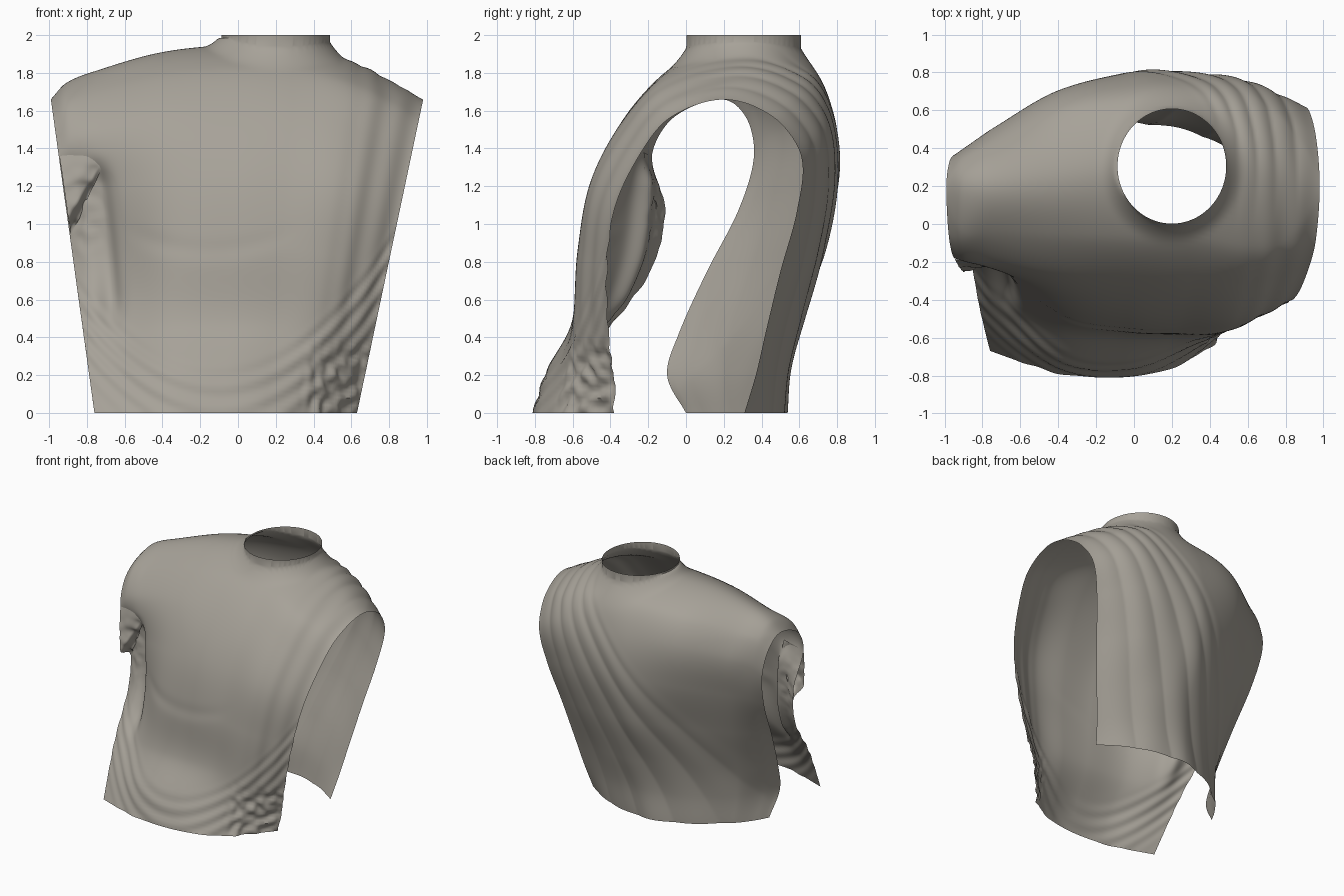
import bpy, bmesh, math
from mathutils import Vector, noise

if "Cube" in bpy.data.objects:
    bpy.data.objects.remove(bpy.data.objects["Cube"])

# Arches running from the back hem over the shoulder to the front hem.
# Each: position across the body, ridge height, ridge y, back y's, front y's (hem to ridge)
FRAC = [0, .12, .25, .45, .65, .82, .94]
ARCHES = [
    (0.00, 1.66, .18, [.00, -.10, -.04, .11, .28, .36, .32], [-.67, -.56, -.43, -.19, -.11, -.18, -.07]),
    (0.04, 1.745, .19, [.09, .02, .07, .21, .36, .41, .35], [-.69, -.58, -.44, -.22, -.15, -.20, -.07]),
    (0.12, 1.81, .20, [.23, .21, .24, .36, .47, .51, .41], [-.73, -.62, -.46, -.30, -.25, -.22, -.04]),
    (0.30, 1.91, .25, [.42, .42, .46, .57, .68, .70, .58], [-.80, -.72, -.57, -.50, -.41, -.27, -.05]),
    (0.50, 1.95, .30, [.53, .54, .60, .73, .80, .77, .64], [-.81, -.73, -.60, -.56, -.47, -.29, -.06]),
    (0.65, 1.95, .30, [.52, .55, .62, .73, .80, .77, .65], [-.78, -.69, -.60, -.57, -.48, -.30, -.06]),
    (0.82, 1.85, .30, [.46, .49, .55, .67, .75, .74, .60], [-.66, -.60, -.58, -.56, -.50, -.33, -.12]),
    (1.00, 1.66, .20, [.31, .37, .42, .50, .59, .61, .47], [-.38, -.38, -.41, -.42, -.38, -.25, -.09]),
]
N_ACROSS, N_ALONG = 150, 190
NECK = (.20, .305, .287, .303)      # centre x, y and radii


def spline(knots, vals, t):
    """Smooth curve through vectors at uneven knots."""
    n = len(knots)
    i = max(k for k in range(n - 1) if knots[k] <= t + 1e-9)

    def slope(k):
        a, b = max(k - 1, 0), min(k + 1, n - 1)
        return (vals[b] - vals[a]) / (knots[b] - knots[a])
    h = knots[i + 1] - knots[i]
    u = (t - knots[i]) / h
    return (vals[i] * (2*u**3 - 3*u**2 + 1) + slope(i) * h * (u**3 - 2*u**2 + u)
            + vals[i + 1] * (3*u**2 - 2*u**3) + slope(i + 1) * h * (u**3 - u**2))


def step(a, b, x):
    u = min(max((x - a) / (b - a), 0), 1)
    return u * u * (3 - 2 * u)


def bell(x, c, w):
    return math.exp(-((x - c) / w) ** 2)


def neck_d(co):
    return math.hypot((co.x - NECK[0]) / NECK[2], (co.y - NECK[1]) / NECK[3])


def back_folds(s, z):
    """Folds fanning from the right shoulder over the back."""
    q = (1 - s) / (.28 + max(0, 1.85 - z) * .42)
    wave = abs(math.sin(math.pi * 5 * q + .3)) - .6
    return .012 * wave * step(1.15, .85, q) * step(-.1, .25, q)


def front_folds(s, co):
    x, y, z = co
    # hanging loops along the lower front
    loop = z - .85 * (x + .1) ** 2
    h = .005 * math.sin(loop * 55) * step(.3, .15, loop) * step(-.35, 0, loop)
    # straps running down the right edge
    h += .004 * math.sin(s * 75) * step(.78, .9, s) * step(.3, .6, z)
    # soft crease below the chest
    h -= .006 * bell(z, .86 + .5 * (x + .15) ** 2, .05) * step(.75, .5, s) * step(.14, .3, s)
    # crease between sleeve and chest
    h -= .05 * bell(s, .10, .035) * step(.4, .65, z) * step(1.38, 1.2, z)
    # crumpled cloth at the lower right and under the sleeve
    rough = step(.3, .45, x) * step(.45, .25, z) + .5 * step(.12, .06, s) * bell(z, 1.05, .2)
    return h + .025 * rough * noise.noise(Vector((x, y, z)) * 18)


# Warm grey stone
stone = bpy.data.materials.new("stone")
stone.diffuse_color = (.385, .36, .315, 1)
stone.use_nodes = True
stone.node_tree.nodes["Principled BSDF"].inputs["Base Color"].default_value = stone.diffuse_color


def finish(bm, name):
    mesh = bpy.data.meshes.new(name)
    bm.to_mesh(mesh)
    bm.free()
    mesh.materials.append(stone)
    ob = bpy.data.objects.new(name, mesh)
    bpy.context.collection.objects.link(ob)
    bpy.ops.object.select_all(action='DESELECT')
    bpy.context.view_layer.objects.active = ob
    ob.select_set(True)
    bpy.ops.object.shade_smooth_by_angle(angle=math.radians(50))


def skin(bm, grid):
    for a, b in zip(grid, grid[1:]):
        for j in range(len(a) - 1):
            bm.faces.new((a[j], a[j + 1], b[j + 1], b[j]))


# Draped torso shell
arch_knots = [f * 1.9 for f in FRAC] + [2.1] + [4.2 - f * 1.9 for f in reversed(FRAC)]
s_knots = [a[0] for a in ARCHES]
rows = []
for _, top, ridge, back, front in ARCHES:
    pts = [Vector((y, f * top)) for y, f in zip(back, FRAC)] + [Vector((ridge, top))]
    rows.append(pts + [Vector((y, f * top)) for y, f in zip(front, FRAC)][::-1])

bm = bmesh.new()
grid, info = [], {}
for i in range(N_ACROSS + 1):
    s = i / N_ACROSS
    arch = [spline(s_knots, [r[k] for r in rows], s) for k in range(len(arch_knots))]
    col = []
    for j in range(N_ALONG + 1):
        t = 4.2 * j / N_ALONG
        y, z = spline(arch_knots, arch, t)
        zc = min(z, 1.66)
        left, right = -.76 - .139 * zc, .63 + .211 * zc
        v = bm.verts.new((left + (right - left) * s, y, max(z, 0)))
        info[v] = (s, step(1.8, 2.4, t))
        col.append(v)
    grid.append(col)
skin(bm, grid)
bm.normal_update()

# Press the folds into the cloth, keeping the hem and side cuts flat
for v in bm.verts:
    s, w = info[v]
    h = (1 - w) * back_folds(s, v.co.z) + w * front_folds(s, v.co)
    d = v.normal * h * step(.85, 1.5, neck_d(v.co) + (v.co.z < 1.6))
    if v.co.z < .04:
        d.z = 0
    if s in (0, 1):
        d.x = 0
    v.co += d

# Neck opening with a short raised collar
high = [v for v in bm.verts if v.co.z > 1.6]
inside = set()
for v in high:
    d = neck_d(v.co)
    if d < 1.35:
        v.co.z = min(v.co.z + .06 * ((1.35 - max(d, 1)) / .35) ** 2, 1.985)
    if d < 1:
        inside.add(v)
bmesh.ops.delete(bm, geom=[f for f in bm.faces if all(v in inside for v in f.verts)], context='FACES')
rim = {v for v in inside if v.is_valid and v.link_faces}
for v in rim:
    k = 1 / neck_d(v.co)
    v.co.x = NECK[0] + (v.co.x - NECK[0]) * k
    v.co.y = NECK[1] + (v.co.y - NECK[1]) * k
edges = [e for e in bm.edges if e.is_boundary and all(v in rim for v in e.verts)]
for v in bmesh.ops.extrude_edge_only(bm, edges=edges)['geom']:
    if isinstance(v, bmesh.types.BMVert):
        v.co.z = 2
bmesh.ops.recalc_face_normals(bm, faces=bm.faces)
finish(bm, "draped_torso")

# Ragged sleeve edge hanging in front of the left armpit, curling back below
bm = bmesh.new()
grid = []
for i in range(25):
    u = i / 24
    top = Vector((-.945, -.185, 1.36)).lerp(Vector((-.74, -.225, 1.38)), u)
    low = Vector((-.885, -.23, .94)).lerp(Vector((-.72, -.21, 1.30)), u)
    col = []
    for j in range(25):
        w = j / 24
        p = top.lerp(low, w)
        p.y += (1 - u) * (.10 * step(.75, 1, w) - .03 * math.sin(math.pi * w))
        p += Vector((0, 1, .5)) * .035 * w * noise.noise(p * 13)
        col.append(bm.verts.new(p))
    grid.append(col)
skin(bm, grid)
bm.normal_update()
if sum(f.normal.y for f in bm.faces) > 0:
    bmesh.ops.reverse_faces(bm, faces=bm.faces)
finish(bm, "sleeve_edge")
